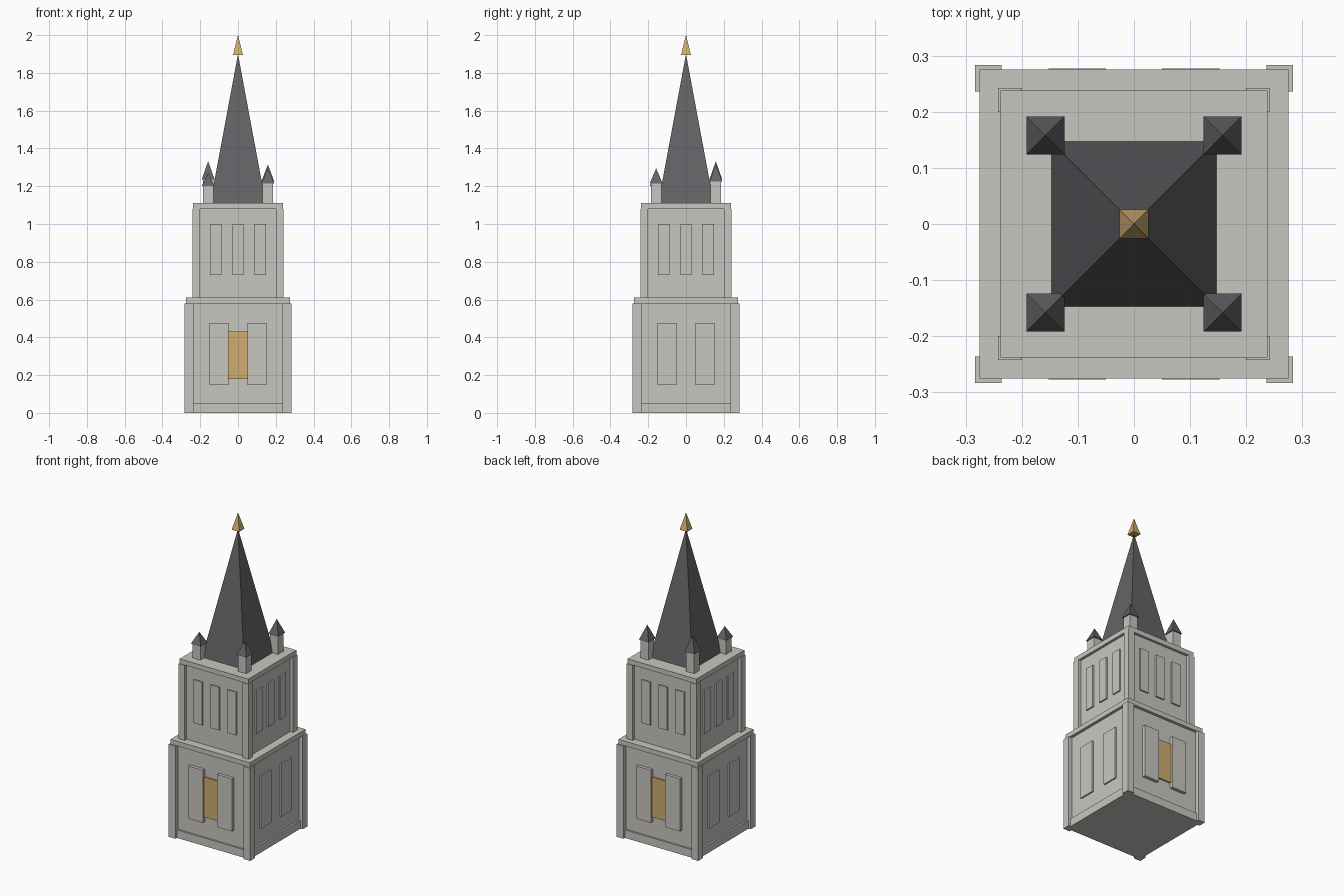
import bpy, bmesh, math
from mathutils import Matrix, Vector

if "Cube" in bpy.data.objects:
    bpy.data.objects.remove(bpy.data.objects["Cube"])


def material(name, rgb):
    m = bpy.data.materials.new(name)
    m.diffuse_color = (*rgb, 1)
    m.use_nodes = True
    m.node_tree.nodes["Principled BSDF"].inputs["Base Color"].default_value = m.diffuse_color
    return m


stone = material("pale_stone", (0.58, 0.565, 0.53))
slate = material("dark_slate", (0.127, 0.122, 0.133))
gold = material("warm_gold", (0.63, 0.42, 0.16))


def box(bm, x0, x1, y0, y1, z0, z1, turn=0):
    """Axis-aligned box, turned about z by quarter turns."""
    size = Vector((x1 - x0, y1 - y0, z1 - z0))
    mid = Vector((x0 + x1, y0 + y1, z0 + z1)) / 2
    mat = (Matrix.Rotation(turn * math.pi / 2, 4, 'Z')
           @ Matrix.Translation(mid) @ Matrix.Diagonal((*size, 1)))
    bmesh.ops.create_cube(bm, size=1, matrix=mat)


def pyramid(bm, x, y, half, z0, z1):
    mat = Matrix.Translation((x, y, (z0 + z1) / 2)) @ Matrix.Rotation(math.pi / 4, 4, 'Z')
    bmesh.ops.create_cone(bm, cap_ends=True, segments=4, radius1=half * math.sqrt(2),
                          radius2=0, depth=z1 - z0, matrix=mat)


def finish(bm, name, mat):
    bmesh.ops.remove_doubles(bm, verts=bm.verts, dist=1e-6)
    bmesh.ops.recalc_face_normals(bm, faces=bm.faces)
    me = bpy.data.meshes.new(name)
    bm.to_mesh(me)
    bm.free()
    me.materials.append(mat)
    bpy.context.collection.objects.link(bpy.data.objects.new(name, me))


# Two stages: wall, cornice and corner pilasters
def stage(name, wall, cornice, outer, inner, z0, z1, z2):
    bm = bmesh.new()
    box(bm, -wall, wall, -wall, wall, z0, z1)
    finish(bm, name + "_wall", stone)
    bm = bmesh.new()
    box(bm, -cornice, cornice, -cornice, cornice, z1, z2)
    finish(bm, name + "_cornice", stone)
    bm = bmesh.new()
    for k in range(4):
        box(bm, inner, outer, inner, outer, z0, z1, k)
    finish(bm, name + "_corner_pilasters", stone)


stage("lower", 0.257, 0.275, 0.283, 0.236, 0, 0.58, 0.61)
stage("upper", 0.222, 0.238, 0.242, 0.2, 0.61, 1.08, 1.11)

# Plinth strip around the foot
bm = bmesh.new()
box(bm, -0.268, 0.268, -0.268, 0.268, 0, 0.05)
finish(bm, "plinth", stone)

# Raised panels: paired below (thicker on front and back), three above
low, high = bmesh.new(), bmesh.new()
for k in range(4):
    face = 0.277 if k % 2 == 0 else 0.266
    for x in (-0.101, 0.101):
        box(low, x - 0.051, x + 0.051, -face, -0.25, 0.147, 0.477, k)
    for x in (-0.117, 0, 0.117):
        box(high, x - 0.03, x + 0.03, -0.231, -0.215, 0.73, 1.0, k)
finish(low, "lower_panels", stone)
finish(high, "belfry_panels", stone)

# Gold plates between the front and back panels
bm = bmesh.new()
for k in (0, 2):
    box(bm, -0.05, 0.05, -0.266, -0.2565, 0.18, 0.43, k)
finish(bm, "gold_door_plates", gold)

# Spire and finial
bm = bmesh.new()
pyramid(bm, 0, 0, 0.147, 1.11, 1.9)
finish(bm, "spire", slate)
bm = bmesh.new()
pyramid(bm, 0, 0, 0.026, 1.895, 2.0)
finish(bm, "finial", gold)

# Corner pinnacles of slightly different heights
posts, caps = bmesh.new(), bmesh.new()
for sx, sy, eave, tip in ((-1, -1, 1.2, 1.27), (1, -1, 1.215, 1.295),
                          (1, 1, 1.225, 1.315), (-1, 1, 1.235, 1.333)):
    x, y = 0.158 * sx, 0.158 * sy
    box(posts, x - 0.028, x + 0.028, y - 0.028, y + 0.028, 1.11, eave)
    pyramid(caps, x, y, 0.034, eave, tip)
finish(posts, "pinnacle_posts", stone)
finish(caps, "pinnacle_caps", slate)
